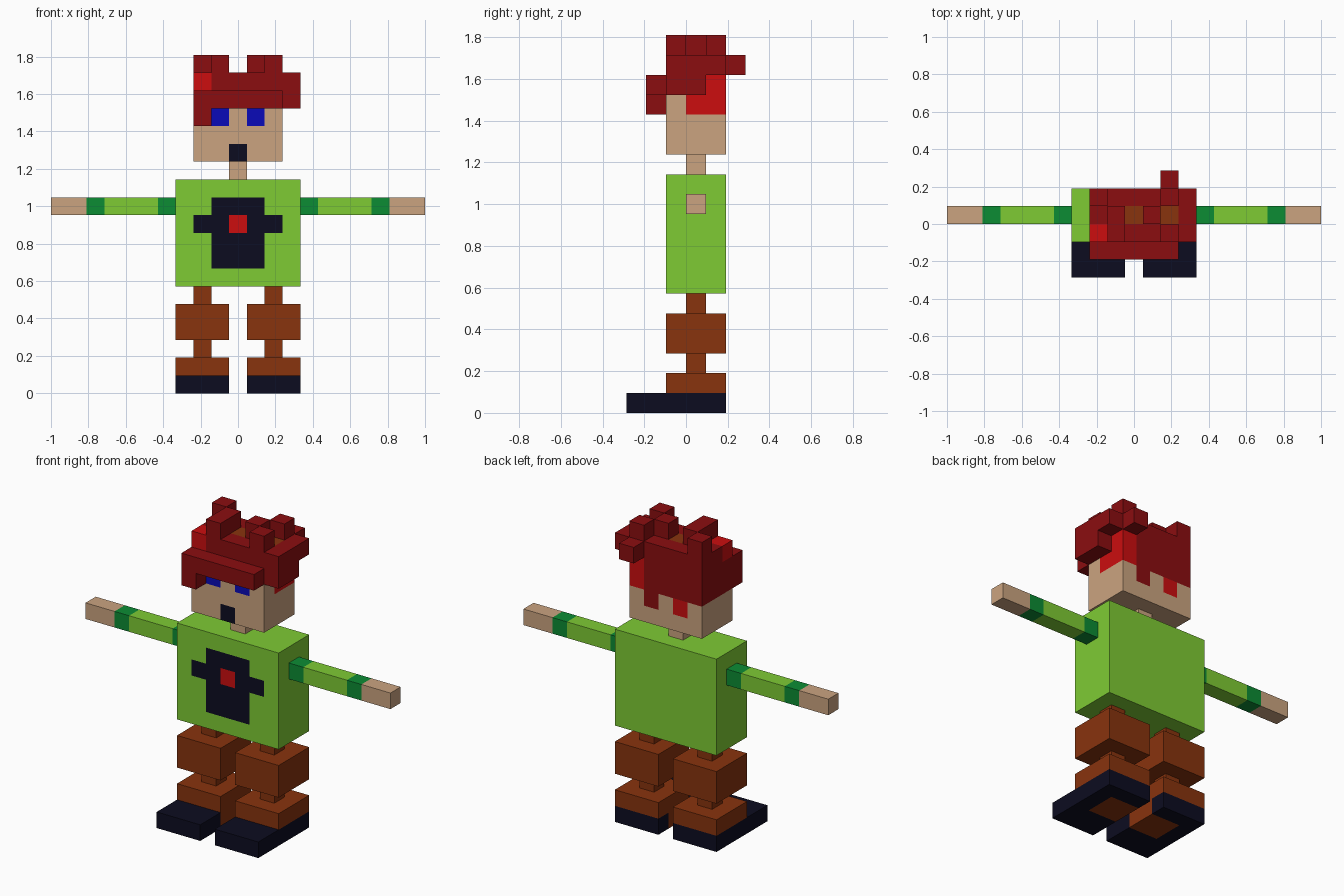
import bpy, bmesh, math

if "Cube" in bpy.data.objects:
    bpy.data.objects.remove(bpy.data.objects["Cube"])

U = 2 / 21  # size of one block; the figure is 21 x 6 x 19 blocks


def lin(c):
    c /= 255
    return c / 12.92 if c <= 0.04045 else ((c + 0.055) / 1.055) ** 2.4


COLOURS = {
    "skin": (203, 164, 128), "dark_red": (139, 13, 16), "red": (204, 13, 15),
    "lime": (126, 203, 52), "green": (12, 140, 52), "navy": (12, 12, 32),
    "blue": (10, 10, 185), "brown": (136, 51, 13),
}
MATS = {}
for name, rgb in COLOURS.items():
    MATS[name] = bpy.data.materials.new(name)
    MATS[name].diffuse_color = (*[lin(c) for c in rgb], 1)

cells = {}  # block position -> (part, colour)


def fill(part, colour, x, y, z):
    """Fill a half-open range of blocks; later fills repaint earlier ones."""
    for i in range(*x):
        for j in range(*y):
            for k in range(*z):
                cells[i, j, k] = (part, colour)


def fill_pair(part, colour, x, y, z):
    """Fill a range and its mirror image across x = 0."""
    fill("left_" + part, colour, x, y, z)
    fill("right_" + part, colour, (21 - x[1], 21 - x[0]), y, z)


# Shoes with inset brown soles, and legs
fill_pair("shoe", "navy", (7, 10), (0, 5), (0, 1))
fill_pair("shoe", "brown", (8, 10), (2, 4), (0, 1))
fill_pair("leg", "brown", (7, 10), (2, 5), (1, 2))
fill_pair("leg", "brown", (8, 9), (3, 4), (2, 3))
fill_pair("leg", "brown", (7, 10), (2, 5), (3, 5))
fill_pair("leg", "brown", (8, 9), (3, 4), (5, 6))

# Shirt with chest emblem
fill("shirt", "lime", (7, 14), (2, 5), (6, 12))
fill("shirt", "navy", (9, 12), (2, 3), (7, 11))
fill("shirt", "navy", (8, 13), (2, 3), (9, 10))
fill("shirt", "red", (10, 11), (2, 3), (9, 10))

# Arms: hand, cuff, sleeve, shoulder band
for colour, x in (("skin", (0, 2)), ("green", (2, 3)), ("lime", (3, 6)), ("green", (6, 7))):
    fill_pair("arm", colour, x, (3, 4), (10, 11))

# Neck, head, eyes and mouth
fill("neck", "skin", (10, 11), (3, 4), (12, 13))
fill("head", "skin", (8, 13), (2, 5), (13, 16))
fill("head", "blue", (9, 10), (2, 3), (15, 16))
fill("head", "blue", (11, 12), (2, 3), (15, 16))
fill("head", "navy", (10, 11), (2, 3), (13, 14))

# Hair: cap, left side, back, fringe
fill("hair", "dark_red", (8, 13), (2, 5), (16, 18))
fill("hair", "dark_red", (8, 9), (2, 5), (15, 16))
fill("hair", "dark_red", (8, 13), (4, 5), (15, 16))
fill("hair", "dark_red", (8, 13), (1, 2), (16, 17))
fill("hair", "dark_red", (8, 9), (1, 2), (15, 16))
# Hair: right-side lock, rear tuft and back drips
fill("hair", "dark_red", (13, 14), (2, 4), (16, 18))
fill("hair", "dark_red", (13, 14), (4, 5), (17, 18))
fill("hair", "dark_red", (12, 13), (5, 6), (17, 18))
fill("hair", "dark_red", (11, 12), (4, 5), (14, 15))
fill("hair", "red", (9, 10), (4, 5), (14, 15))
# Hair: bright red streaks and brown patches
fill("hair", "red", (12, 13), (3, 5), (15, 16))
fill("hair", "red", (12, 13), (4, 5), (16, 17))
fill("hair", "red", (8, 9), (2, 3), (17, 18))
for i in (10, 12):
    fill("hair", "brown", (i, i + 1), (3, 4), (17, 18))
# Hair: raised spikes
for i, j in ((8, 4), (9, 2), (9, 3), (11, 3), (12, 2), (12, 4)):
    fill("hair", "dark_red", (i, i + 1), (j, j + 1), (18, 19))


def build(part):
    """Make one object from the exposed block faces of a part."""
    bm = bmesh.new()
    verts, used = {}, []

    def vert(p):
        if p not in verts:
            verts[p] = bm.verts.new(((p[0] - 10.5) * U, (p[1] - 3) * U, p[2] * U))
        return verts[p]

    for pos, (owner, colour) in cells.items():
        if owner != part:
            continue
        if colour not in used:
            used.append(colour)
        for axis in range(3):
            for side in (0, 1):
                near = list(pos)
                near[axis] += 2 * side - 1
                if tuple(near) in cells:
                    continue
                loop = []
                for s, t in ((0, 0), (1, 0), (1, 1), (0, 1)):
                    p = list(pos)
                    p[axis] += side
                    p[(axis + 1) % 3] += s
                    p[(axis + 2) % 3] += t
                    loop.append(vert(tuple(p)))
                face = bm.faces.new(loop if side else loop[::-1])
                face.material_index = used.index(colour)
    # Merge flat areas of one colour into single faces
    bmesh.ops.dissolve_limit(bm, angle_limit=math.radians(1), verts=bm.verts[:],
                             edges=bm.edges[:], delimit={'MATERIAL'})
    mesh = bpy.data.meshes.new(part)
    bm.to_mesh(mesh)
    bm.free()
    for colour in used:
        mesh.materials.append(MATS[colour])
    bpy.context.collection.objects.link(bpy.data.objects.new(part, mesh))


for part in dict.fromkeys(owner for owner, _ in cells.values()):
    build(part)

for m in bpy.data.materials:
    if m.users and not m.is_grease_pencil:
        m.use_nodes = True
        m.node_tree.nodes["Principled BSDF"].inputs["Base Color"].default_value = m.diffuse_color
